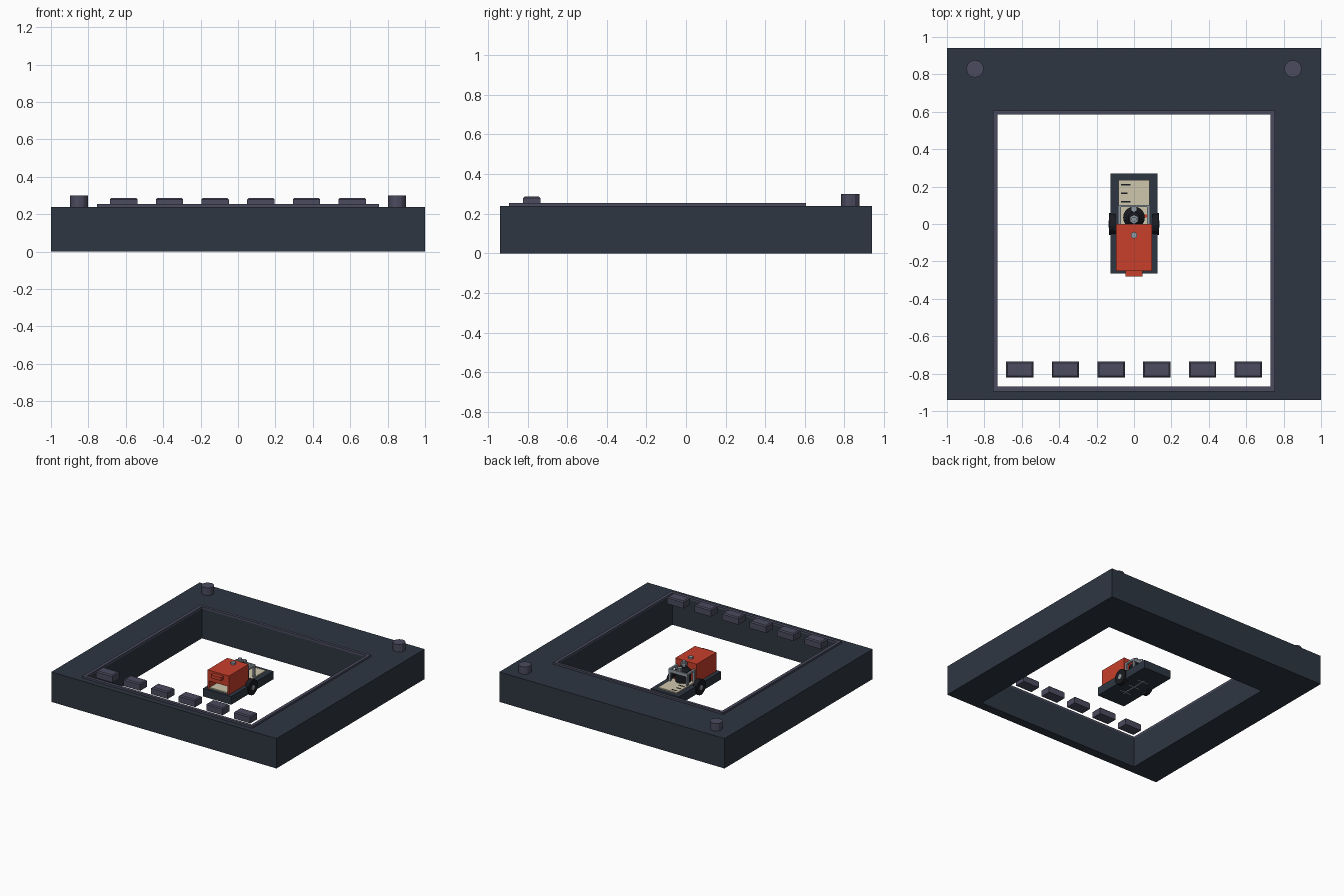
import bpy
import bmesh
from math import pi
from mathutils import Matrix, Vector

cube = bpy.data.objects.get("Cube")
if cube:
    bpy.data.objects.remove(cube, do_unlink=True)


def material(name, rgb):
    m = bpy.data.materials.new(name)
    m.use_nodes = True
    m.diffuse_color = (*rgb, 1)
    m.node_tree.nodes["Principled BSDF"].inputs["Base Color"].default_value = (*rgb, 1)
    return m


SLATE = material("dark slate", (0.027, 0.037, 0.053))
VIOLET = material("violet grey", (0.07, 0.07, 0.115))
RED = material("signal red", (0.58, 0.05, 0.025))
CREAM = material("cream", (0.62, 0.57, 0.42))
STEEL = material("steel", (0.28, 0.32, 0.36))
BLACK = material("black", (0.01, 0.011, 0.015))


def finish(name, bm, mat):
    mesh = bpy.data.meshes.new(name)
    bmesh.ops.recalc_face_normals(bm, faces=bm.faces)
    bm.to_mesh(mesh)
    bm.free()
    mesh.materials.append(mat)
    obj = bpy.data.objects.new(name, mesh)
    bpy.context.collection.objects.link(obj)
    return obj


def box(name, x, y, z, mat, bevel=0):
    """Box from (low, high) pairs, optionally with chamfered top edges."""
    bm = bmesh.new()
    bmesh.ops.create_cube(bm, size=1)
    for v in bm.verts:
        v.co = Vector(lo + (c + 0.5) * (hi - lo) for c, (lo, hi) in zip(v.co, (x, y, z)))
    if bevel:
        top = [e for e in bm.edges if all(v.co.z > z[1] - 1e-5 for v in e.verts)]
        bmesh.ops.bevel(bm, geom=top, offset=bevel, segments=1, affect='EDGES')
    return finish(name, bm, mat)


def cylinder(name, centre, radius, length, mat, sides=16, axis='Z', top=None):
    bm = bmesh.new()
    turn = {'Z': Matrix(), 'X': Matrix.Rotation(pi / 2, 4, 'Y'),
            'Y': Matrix.Rotation(pi / 2, 4, 'X')}[axis]
    bmesh.ops.create_cone(bm, cap_ends=True, segments=sides, radius1=radius,
                          radius2=radius if top is None else top, depth=length,
                          matrix=Matrix.Translation(centre) @ turn)
    return finish(name, bm, mat)


def ring(name, outer, inner, z, mat):
    """Rectangular frame between two (x0, x1, y0, y1) outlines."""
    bm = bmesh.new()

    def loop(r, h):
        x0, x1, y0, y1 = r
        return [bm.verts.new((x, y, h)) for x, y in ((x0, y0), (x1, y0), (x1, y1), (x0, y1))]

    loops = [loop(outer, z[0]), loop(outer, z[1]), loop(inner, z[1]), loop(inner, z[0])]
    for a, b in zip(loops, loops[1:] + loops[:1]):
        for i in range(4):
            j = (i + 1) % 4
            bm.faces.new((a[i], a[j], b[j], b[i]))
    return finish(name, bm, mat)


# Outer casing with its raised window rim
window = (-0.73, 0.73, -0.87, 0.585)
ring("casing", (-1, 1, -0.94, 0.94), window, (0, 0.24), SLATE)
ring("window_rim", (-0.755, 0.755, -0.895, 0.607), window, (0.235, 0.255), VIOLET)

# Knobs and the row of push buttons
for side, s in (("right", -1), ("left", 1)):
    cylinder(side + "_knob", (s * 0.85, 0.83, 0.27), 0.047, 0.06, VIOLET, 12)
for i in range(6):
    x = (i - 2.5) * 0.2445
    box(f"button_{i + 1}", (x - 0.073, x + 0.073), (-0.822, -0.736), (0.232, 0.288),
        VIOLET, 0.008)

# Vehicle chassis and wheels
box("chassis", (-0.125, 0.125), (-0.265, 0.27), (0.02, 0.085), SLATE)
for side, s in (("right", -1), ("left", 1)):
    cylinder(side + "_wheel", (s * 0.117, 0, 0.06), 0.06, 0.034, BLACK, 20, 'X')
    cylinder(side + "_axle_cap", (s * 0.134, 0, 0.06), 0.02, 0.004, STEEL, 12, 'X')

# Underside fittings
box("drive_shaft", (-0.006, 0.006), (-0.12, 0.12), (0.014, 0.021), STEEL)
for y in (-0.1, 0, 0.1):
    box("cross_strip", (-0.05, 0.05), (y - 0.005, y + 0.005), (0.014, 0.021), STEEL)

# Cream deck with dark printed marks
box("deck_plate", (-0.083, 0.083), (-0.24, 0.235), (0.085, 0.094), CREAM)
for y, w in ((0.21, 0.05), (0.165, 0.035), (0.12, 0.05)):
    box("deck_mark", (-0.07, -0.07 + w), (y - 0.004, y + 0.004), (0.093, 0.096), BLACK)
box("deck_tab", (0.035, 0.075), (0.035, 0.05), (0.093, 0.1), RED)

# Red cowl, open low at the front
box("cowl_roof", (-0.095, 0.095), (-0.25, 0), (0.222, 0.236), RED)
for s in (-1, 1):
    xs = sorted((s * 0.083, s * 0.095))
    box("cowl_side", xs, (-0.25, 0), (0.085, 0.222), RED)
box("cowl_lintel", (-0.083, 0.083), (-0.25, -0.238), (0.15, 0.222), RED)
box("cowl_back", (-0.083, 0.083), (-0.012, 0), (0.085, 0.222), RED)
box("cowl_latch", (-0.045, 0.045), (-0.28, -0.25), (0.195, 0.222), RED)

# Steel bracket behind the cowl
for s in (-1, 1):
    for y in (0.008, 0.092):
        box("bracket_post", (s * 0.077 - 0.008, s * 0.077 + 0.008),
            (y - 0.008, y + 0.008), (0.085, 0.19), STEEL)
    box("bracket_rail", (s * 0.077 - 0.008, s * 0.077 + 0.008), (0, 0.1), (0.178, 0.192), STEEL)
box("bracket_bar", (-0.085, 0.085), (0.09, 0.102), (0.165, 0.192), STEEL)

# Motor drum with spindle and nuts
cylinder("motor_drum", (0, 0.035, 0.13), 0.058, 0.09, BLACK, 20)
cylinder("motor_shoulder", (0, 0.035, 0.19), 0.058, 0.03, BLACK, 20, top=0.03)
cylinder("spindle", (0, 0.025, 0.22), 0.014, 0.06, STEEL, 12)
cylinder("spindle_nut", (0, 0.025, 0.225), 0.025, 0.02, STEEL, 6)
cylinder("bar_nut", (0, 0.08, 0.2), 0.018, 0.03, STEEL, 6)
cylinder("roof_nut", (0, -0.06, 0.243), 0.019, 0.016, STEEL, 6)
